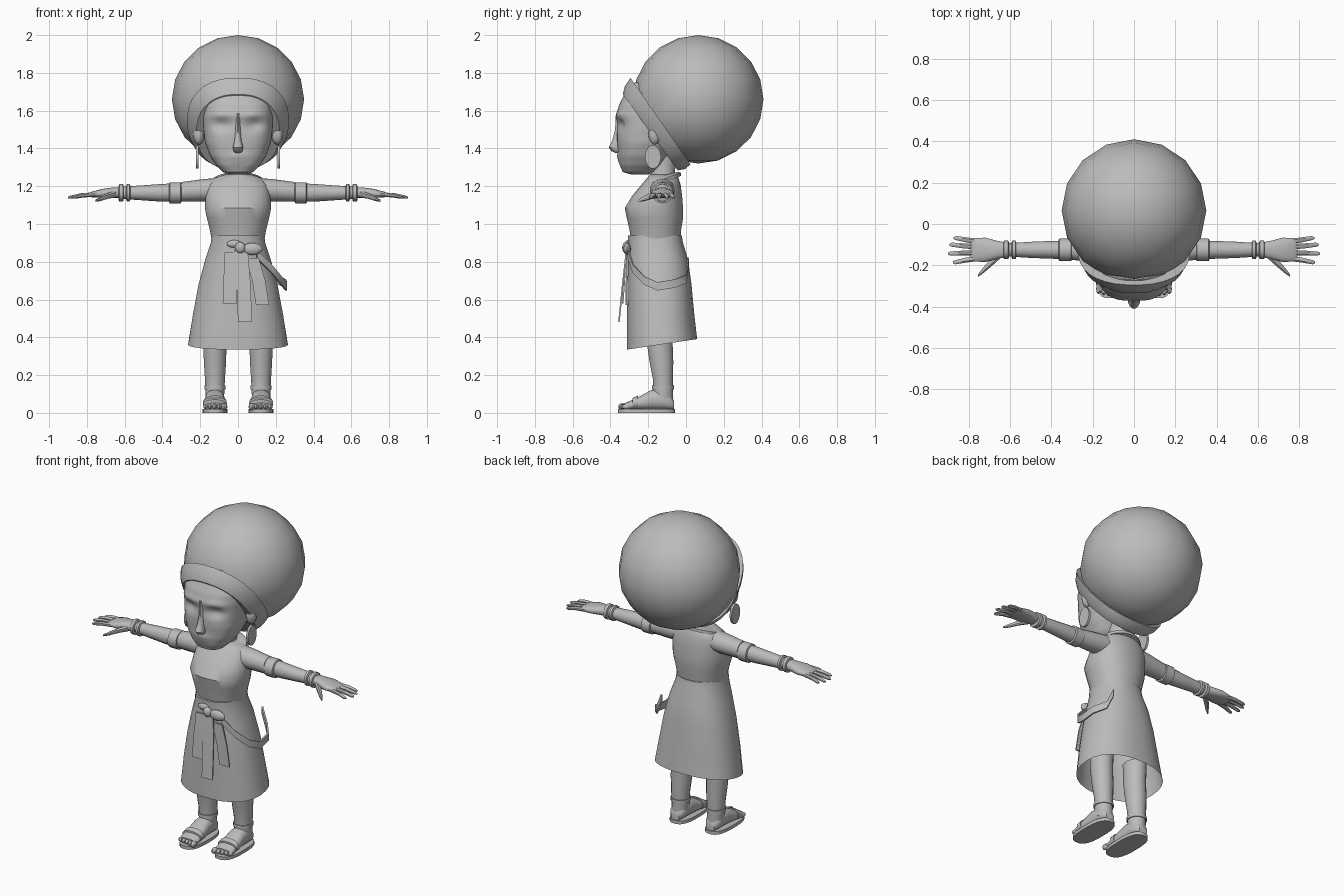
import bpy, bmesh, math
from mathutils import Vector as V, Matrix

grey = bpy.data.materials.new("plain_grey")
grey.diffuse_color = (0.5, 0.5, 0.5, 1)


def finish(name, bm):
    bmesh.ops.recalc_face_normals(bm, faces=bm.faces)
    me = bpy.data.meshes.new(name)
    bm.to_mesh(me)
    bm.free()
    me.materials.append(grey)
    ob = bpy.data.objects.new(name, me)
    bpy.context.collection.objects.link(ob)
    return ob


def loft(name, frames, n=16, p=2.0, caps=(True, True), shape=None):
    """Skin superellipse rings given as (centre, half axis u, half axis v)."""
    bm = bmesh.new()
    rings = []
    for c, u, v in frames:
        ring = []
        for i in range(n):
            a = 2 * math.pi * i / n + math.pi / n
            s, t = math.cos(a), math.sin(a)
            s = math.copysign(abs(s) ** (2 / p), s)
            t = math.copysign(abs(t) ** (2 / p), t)
            q = V(c) + V(u) * s + V(v) * t
            ring.append(bm.verts.new(shape(q) if shape else q))
        rings.append(ring)
    for a, b in zip(rings, rings[1:]):
        for i in range(n):
            j = (i + 1) % n
            bm.faces.new((a[i], a[j], b[j], b[i]))
    if caps[0]:
        bm.faces.new(rings[0])
    if caps[1]:
        bm.faces.new(rings[-1])
    return finish(name, bm)


def stack(rows, tilt=0):
    """Horizontal rings from rows of (z, half width, front y, back y)."""
    return [((0, (f + b) / 2, z), (w, 0, 0), (0, (b - f) / 2, 0)) for z, w, f, b in rows]


def ball(name, c, r, seg=16, rings=10):
    bm = bmesh.new()
    bmesh.ops.create_uvsphere(bm, u_segments=seg, v_segments=rings, radius=1,
                              matrix=Matrix.Translation(c) @ Matrix.Diagonal((*r, 1)))
    return finish(name, bm)


def tube_x(name, s, rows, n=14, p=2.0):
    """Rings along x from rows of (x, y, z, half depth, half height)."""
    return loft(name, [((s * x, y, z), (0, a, 0), (0, 0, b)) for x, y, z, a, b in rows], n, p)


def ribbon(name, pts, wide, thick):
    return loft(name, [(c, wide, thick) for c in pts], 4, 1000)


def refine(rows, k=5):
    out = []
    for a, b in zip(rows, rows[1:]):
        out += [tuple(x + (y - x) * i / k for x, y in zip(a, b)) for i in range(k)]
    return out + [rows[-1]]


# Hair: round mass cut off by the slanted headband plane
bm = bmesh.new()
bmesh.ops.create_uvsphere(bm, u_segments=16, v_segments=10, radius=1,
                          matrix=Matrix.Translation((0, 0.065, 1.66)) @ Matrix.Diagonal((0.35, 0.345, 0.34, 1)))
bmesh.ops.bisect_plane(bm, geom=bm.verts[:] + bm.edges[:] + bm.faces[:], plane_co=(0, -0.29, 1.77),
                       plane_no=(0, -0.83, -0.56), clear_outer=True)
finish("hair", bm)

# Headband
loft("headband", [((0, -0.135, 1.545), (0.27, 0, 0), (0, -0.16, 0.23)),
                  ((0, -0.165, 1.51), (0.25, 0, 0), (0, -0.16, 0.22)),
                  ((0, -0.189, 1.485), (0.22, 0, 0), (0, -0.146, 0.202))], 32, 2.3)


# Head with eye sockets and lips pressed into the front
def face(q):
    if q.y < -0.22:
        g = lambda x, z, sx, sz: math.exp(-((abs(q.x) - x) / sx) ** 2 - ((q.z - z) / sz) ** 2)
        q.y += 0.026 * g(0.085, 1.525, 0.05, 0.032) - 0.008 * g(0.085, 1.58, 0.06, 0.018)
        q.y -= 0.012 * g(0, 1.35, 0.05, 0.022)
        q.y += 0.008 * g(0, 1.345, 0.045, 0.006)
    return q


loft("head", stack(refine([
    (1.262, .04, -.29, -.2), (1.275, .08, -.335, -.17), (1.31, .115, -.35, -.13),
    (1.36, .148, -.358, -.1), (1.43, .174, -.364, -.05), (1.5, .183, -.366, -.02),
    (1.57, .187, -.37, 0), (1.63, .185, -.355, 0), (1.70, .16, -.32, 0), (1.75, .1, -.27, 0)])),
    56, 2.6, shape=face)
loft("nose", stack([(1.585, .012, -.372, -.34), (1.5, .014, -.376, -.33), (1.44, .019, -.392, -.33),
                    (1.405, .029, -.41, -.33), (1.385, .024, -.395, -.33), (1.375, .012, -.37, -.33)]), 12)
loft("neck", stack([(1.18, .08, -.2, -.05), (1.25, .066, -.19, -.06), (1.36, .066, -.2, -.05)]), 20)

# Dress top, collar and open skirt
loft("bodice", stack([
    (1.262, .07, -.19, -.05), (1.245, .125, -.205, -.04), (1.21, .162, -.235, -.028),
    (1.15, .172, -.285, -.02), (1.085, .177, -.325, -.015), (1.03, .165, -.314, -.015),
    (.97, .15, -.3, -.025), (.9, .138, -.29, -.03)]), 28, 2.2)
loft("collar", [((0, -.14, 1.21), (.14, 0, 0), (0, .115, .045)),
                ((0, -.135, 1.232), (.135, 0, 0), (0, .108, .04)),
                ((0, -.125, 1.255), (.09, 0, 0), (0, .085, .022))], 24)
skirt = stack([(.94, .14, -.308, -.022), (.9, .145, -.306, -.015), (.81, .175, -.308, .012),
               (.68, .21, -.31, .03), (.52, .24, -.313, .045)])
skirt.append(((0, -.127, .363), (.265, 0, 0), (0, .187, .028)))
loft("skirt", skirt, 28, 2.3, (True, False))

# Sash: knot, bow, hanging tails and a loop draped over one hip
ball("sash_knot", (.012, -.318, .875), (.028, .02, .03), 12, 8)
ball("bow_left", (-.02, -.308, .895), (.04, .014, .02), 12, 8)
ball("bow_right", (.075, -.312, .868), (.055, .02, .032), 12, 8)
ribbon("sash_tail_left", [(-.035, -.31, .85), (-.04, -.325, .72), (-.045, -.335, .58)], (.036, 0, 0), (0, .004, 0))
ribbon("sash_tail_middle", [(.015, -.315, .86), (.03, -.335, .68), (.037, -.355, .48)], (.037, 0, 0), (0, .004, 0))
ribbon("sash_tail_right", [(.075, -.312, .82), (.11, -.315, .7), (.13, -.316, .57)], (.035, 0, 0), (0, .004, 0))
hip = [(.1, -.305, .84), (.175, -.28, .765), (.228, -.22, .7), (.255, -.15, .67),
       (.25, -.06, .685), (.2, .0, .71), (.16, .012, .8)]
loft("hip_sash", [(c, (0, 0, .022), V((c[0], c[1] + .14, 0)).normalized() * .005) for c in hip], 4, 1000)

for s, side in ((1, "left"), (-1, "right")):
    # Ear and hanging disc earring
    ball("ear_" + side, (s * .208, -.165, 1.475), (.03, .034, .055), 12, 8)
    tube_x("earring_" + side, s, [(.208, -.175, 1.355, .042, .062), (.222, -.175, 1.355, .042, .062)], 20)

    # Arm, sleeve cuff and bracelets
    tube_x("sleeve_" + side, s, [(.08, -.125, 1.185, .07, .06), (.18, -.125, 1.178, .062, .06),
                                 (.3, -.125, 1.17, .05, .052)])
    tube_x("arm_" + side, s, [(.28, -.125, 1.168, .046, .05), (.4, -.125, 1.165, .044, .047),
                              (.5, -.125, 1.165, .04, .04), (.62, -.125, 1.165, .032, .032)])
    for name, x0, x1, r in (("cuff", .3, .365, .056), ("bracelet_inner", .57, .592, .046),
                            ("bracelet_outer", .605, .632, .046)):
        tube_x(name + "_" + side, s, [(x0, -.125, 1.165, r - .008, r - .008), (x0 + .004, -.125, 1.165, r, r),
                                      (x1 - .004, -.125, 1.165, r, r), (x1, -.125, 1.165, r - .008, r - .008)])

    # Hand with fingers and thumb
    tube_x("palm_" + side, s, [(.6, -.125, 1.166, .032, .03), (.66, -.125, 1.166, .044, .028),
                               (.72, -.125, 1.162, .06, .024), (.775, -.125, 1.156, .057, .015),
                               (.79, -.125, 1.154, .05, .008)], 16, 2.4)
    for k, (y0, y1, x1) in enumerate(((-.084, -.068, .872), (-.111, -.1, .893),
                                      (-.139, -.143, .9), (-.166, -.185, .876))):
        tube_x("finger_%d_%s" % (k, side), s, [(.755, y0, 1.156, .014, .013),
                                               ((.76 + x1) / 2, (y0 + y1) / 2, 1.152, .013, .012),
                                               (x1 - .012, y1, 1.142, .011, .009), (x1, y1, 1.14, .005, .004)], 8)
    tube_x("thumb_" + side, s, [(.645, -.145, 1.16, .022, .02), (.69, -.185, 1.148, .022, .016),
                                (.73, -.225, 1.132, .015, .012), (.755, -.25, 1.123, .006, .006)], 8)

    # Leg
    x = s * .122
    loft("leg_" + side, [((x, y, z), (w, 0, 0), (0, d, 0)) for z, y, w, d in (
        (.5, -.14, .064, .075), (.38, -.14, .063, .07), (.27, -.13, .06, .064),
        (.18, -.122, .054, .054), (.12, -.122, .051, .054), (.05, -.122, .048, .056))], 16)

    # Foot, toes and sandal
    loft("foot_" + side, [((x, y, .016 + h / 2), (w, 0, 0), (0, 0, h / 2)) for y, h, w in (
        (-.064, .05, .028), (-.085, .08, .045), (-.13, .11, .05), (-.185, .105, .052),
        (-.24, .075, .057), (-.29, .05, .061), (-.325, .036, .058))], 16, 2.4)
    for k in range(5):
        big = 1.35 if k == 0 else 1
        ball("toe_%d_%s" % (k, side), (s * (.073 + .0245 * k), -.335 + .005 * k, .033),
             (.0125 * big, .024, .014 * big), 8, 6)
    loft("sandal_sole_" + side, [((x, -.208, z), (.067, 0, 0), (0, .152, 0)) for z in (0, .02)], 24, 2.7)
    loft("sandal_strap_" + side, [((x, y, .018 + h / 2), (w, 0, 0), (0, 0, h / 2)) for y, h, w in (
        (-.255, .074, .062), (-.282, .062, .065))], 16, 2.4)
    loft("ankle_strap_" + side, [((x, -.122, z), (.057, 0, 0), (0, .059, 0)) for z in (.125, .145)], 16)

# Smooth shading with crisp edges
bpy.ops.object.select_all(action='SELECT')
bpy.context.view_layer.objects.active = bpy.data.objects["head"]
bpy.ops.object.shade_smooth_by_angle(angle=math.radians(40))
